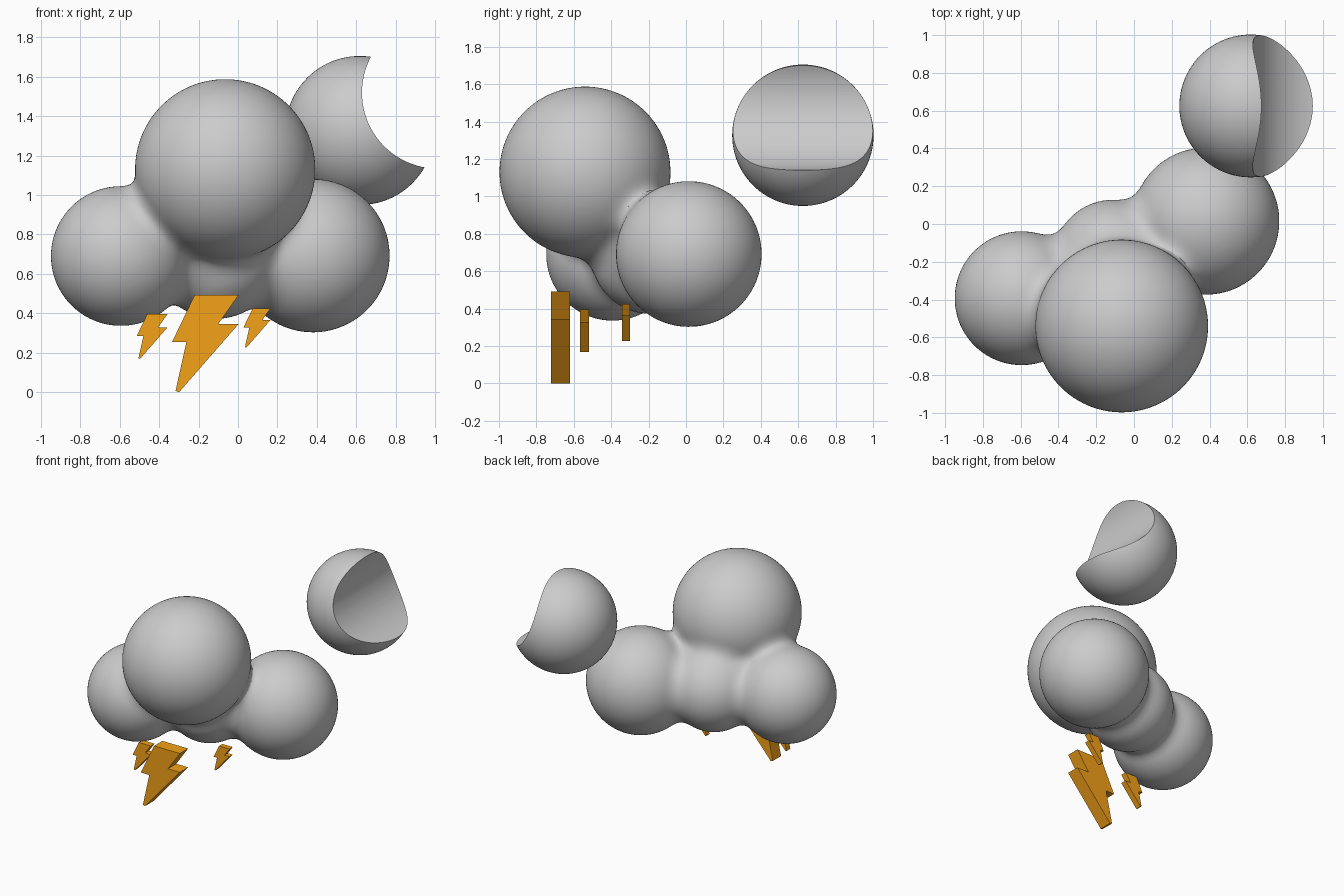
import bpy, bmesh, math
from mathutils import Vector

if "Cube" in bpy.data.objects:
    bpy.data.objects.remove(bpy.data.objects["Cube"])


def mesh_object(name, bm):
    mesh = bpy.data.meshes.new(name)
    bm.to_mesh(mesh)
    bm.free()
    obj = bpy.data.objects.new(name, mesh)
    bpy.context.collection.objects.link(obj)
    return obj


def apply_modifiers(obj):
    deps = bpy.context.evaluated_depsgraph_get()
    obj.data = bpy.data.meshes.new_from_object(obj.evaluated_get(deps))
    obj.modifiers.clear()


def smooth(obj, angle):
    bpy.ops.object.select_all(action='DESELECT')
    obj.select_set(True)
    bpy.context.view_layer.objects.active = obj
    bpy.ops.object.shade_smooth_by_angle(angle=math.radians(angle))


# Cloud: puffs (centre, radius) fused with a soft fillet
PUFFS = [(Vector((-0.065, -0.54, 1.13)), 0.457),
         (Vector((0.38, 0.015, 0.692)), 0.389),
         (Vector((-0.595, -0.393, 0.69)), 0.354),
         (Vector((-0.11, -0.19, 0.69)), 0.318)]
BLEND = 0.11


def distance(p):
    d = 10.0
    for centre, radius in PUFFS:
        s = (p - centre).length - radius
        h = max(BLEND - abs(d - s), 0) / BLEND
        d = min(d, s) - h * h * BLEND / 4
    return d


bm = bmesh.new()
for centre, radius in PUFFS:
    ret = bmesh.ops.create_icosphere(bm, subdivisions=5, radius=radius)
    bmesh.ops.translate(bm, verts=ret["verts"], vec=centre)
cloud = mesh_object("cloud", bm)
remesh = cloud.modifiers.new("fuse", 'REMESH')
remesh.mode = 'VOXEL'
remesh.voxel_size = 0.022
soften = cloud.modifiers.new("soften", 'SMOOTH')
soften.iterations = 4
apply_modifiers(cloud)

# Pull the fused skin onto the filleted surface
EPS = 0.002
AXES = [Vector((EPS, 0, 0)), Vector((0, EPS, 0)), Vector((0, 0, EPS))]
for v in cloud.data.vertices:
    p = v.co.copy()
    for _ in range(3):
        d = distance(p)
        g = Vector([(distance(p + a) - d) / EPS for a in AXES])
        p -= g * (d / max(g.length_squared, 0.2))
    v.co = p
smooth(cloud, 60)

# Moon: sphere with a cylindrical bite
bm = bmesh.new()
bmesh.ops.create_uvsphere(bm, u_segments=96, v_segments=48, radius=0.378)
moon = mesh_object("moon", bm)
moon.location = (0.618, 0.625, 1.327)

bm = bmesh.new()
bmesh.ops.create_cone(bm, cap_ends=True, segments=128, radius1=0.385,
                      radius2=0.385, depth=1.2)
bite = mesh_object("moon_cutter", bm)
bite.location = (1.014, 0.625, 1.519)
bite.rotation_euler = (math.pi / 2, 0, 0)
cut = moon.modifiers.new("bite", 'BOOLEAN')
cut.operation = 'DIFFERENCE'
cut.solver = 'EXACT'
cut.object = bite
bpy.context.view_layer.update()
apply_modifiers(moon)
bpy.data.objects.remove(bite)
smooth(moon, 30)

# Lightning bolts: one zigzag profile, extruded at three sizes
BOLT = [(-0.22, 0.492), (0.003, 0.492), (-0.10, 0.345), (0.003, 0.345),
        (-0.298, 0.0), (-0.317, 0.005), (-0.262, 0.253), (-0.335, 0.253)]
orange = bpy.data.materials.new("orange")
orange.diffuse_color = (0.9, 0.36, 0.01, 1)
orange.use_nodes = True
orange.node_tree.nodes["Principled BSDF"].inputs["Base Color"].default_value = orange.diffuse_color


def bolt(name, right, y, top, scale):
    bm = bmesh.new()
    verts = [bm.verts.new((right + (x - 0.003) * scale, y - 0.051 * scale,
                           top + (z - 0.492) * scale)) for x, z in BOLT]
    face = bm.faces.new(verts)
    ext = bmesh.ops.extrude_face_region(bm, geom=[face])
    bmesh.ops.translate(bm, vec=(0, 0.102 * scale, 0),
                        verts=[e for e in ext["geom"]
                               if isinstance(e, bmesh.types.BMVert)])
    bmesh.ops.recalc_face_normals(bm, faces=bm.faces)
    obj = mesh_object(name, bm)
    obj.data.materials.append(orange)


bolt("large_bolt", 0.003, -0.671, 0.492, 1.0)
bolt("left_small_bolt", -0.358, -0.543, 0.395, 0.46)
bolt("right_small_bolt", 0.165, -0.321, 0.425, 0.405)
